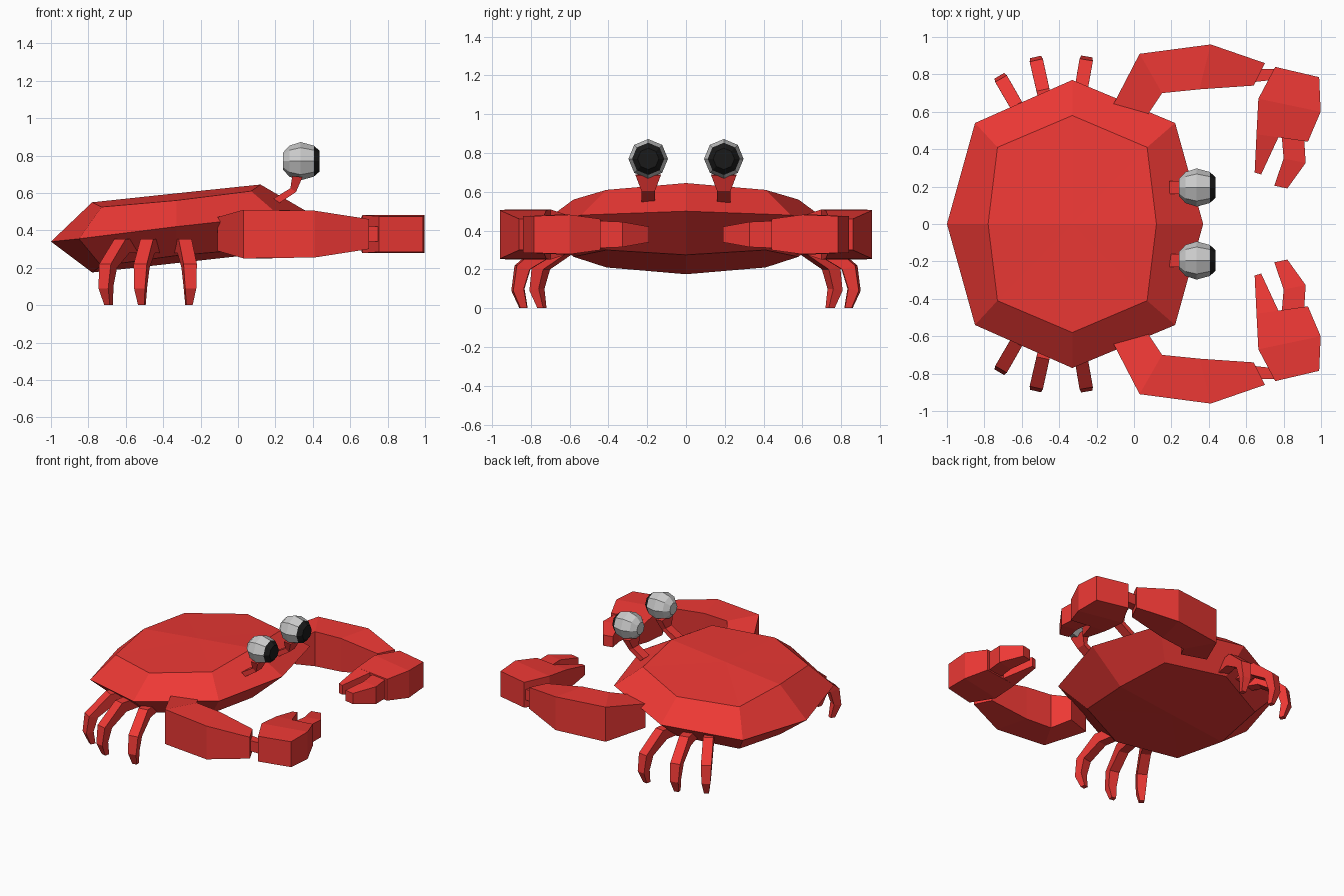
import bpy, bmesh
from math import sin, cos, tau

if "Cube" in bpy.data.objects:
    bpy.data.objects.remove(bpy.data.objects["Cube"])


def material(name, color):
    m = bpy.data.materials.new(name)
    m.diffuse_color = color
    m.use_nodes = True
    m.node_tree.nodes["Principled BSDF"].inputs["Base Color"].default_value = m.diffuse_color
    return m


red = material("red_shell", (0.85, 0.04, 0.035, 1))
grey = material("eye_grey", (0.6, 0.6, 0.6, 1))
black = material("pupil_black", (0.01, 0.01, 0.01, 1))


def loft(name, sections, mats=(red,), cap_z=None):
    """Skin matching closed cross-sections and cap both ends."""
    bm = bmesh.new()
    rings = [[bm.verts.new(p) for p in s] for s in sections]
    n = len(rings[0])
    for a, b in zip(rings, rings[1:]):
        for i in range(n):
            j = (i + 1) % n
            bm.faces.new((a[i], a[j], b[j], b[i]))
    caps = [bm.faces.new(rings[0]), bm.faces.new(rings[-1])]
    if cap_z:
        # Slightly arched caps
        for cap, (x, z) in zip(caps, cap_z):
            v = bmesh.ops.poke(bm, faces=[cap])["verts"][0]
            v.co = (x, 0, z)
    bmesh.ops.recalc_face_normals(bm, faces=bm.faces)
    me = bpy.data.meshes.new(name)
    bm.to_mesh(me)
    bm.free()
    for m in mats:
        me.materials.append(m)
    ob = bpy.data.objects.new(name, me)
    bpy.context.collection.objects.link(ob)
    return ob


def slab(name, s, rows, zc):
    """Box-section limb: rows of outer xy, inner xy and half height."""
    loft(name, [[(ax, s * ay, zc - h), (bx, s * by, zc - h),
                 (bx, s * by, zc + h), (ax, s * ay, zc + h)]
                for ax, ay, bx, by, h in rows])


def ring(half):
    """Mirror a half outline across y = 0."""
    return half + [(x, -y, z) for x, y, z in half[-2:0:-1]]


# Shell: underside, rim and top plates
bottom = ring([(-.78, 0, .175), (-.73, .41, .21), (-.33, .58, .265), (.07, .41, .30), (.12, 0, .275)])
rim = ring([(-1, 0, .34), (-.85, .54, .355), (-.33, .77, .42), (.22, .54, .48), (.37, 0, .5)])
top = ring([(-.78, 0, .55), (-.73, .41, .525), (-.33, .58, .56), (.07, .41, .61), (.12, 0, .645)])
loft("shell", [bottom, rim, top], cap_z=[(-.33, .225), (-.33, .598)])

# Leg profile: outer and inner (reach, height), half width
leg_profile = [(-.06, .355, -.06, .28, .035), (.10, .355, .06, .28, .035),
               (.262, .22, .195, .20, .036), (.28, .09, .225, .10, .03),
               (.24, 0, .205, 0, .017)]
legs = [("back_leg", -.58, .55, -.5, .866), ("middle_leg", -.465, .62, -.22, .975),
        ("front_leg", -.30, .62, .17, .985)]

for s, side in ((1, "left"), (-1, "right")):
    # Walking legs
    for name, bx, by, dx, dy in legs:
        def pt(u, w, z):
            return (bx + dx * u + dy * w, s * (by + dy * u - dx * w), z)
        loft(f"{name}_{side}", [[pt(a, -w, az), pt(a, w, az), pt(b, w, bz), pt(b, -w, bz)]
                                for a, az, b, bz, w in leg_profile])

    # Claw arm, wrist, palm and fingers
    slab(f"claw_arm_{side}", s, [(-.11, .64, .07, .58, .09), (.03, .91, .15, .70, .13),
                                 (.41, .96, .35, .72, .125), (.70, .86, .64, .74, .08)], .38)
    slab(f"wrist_{side}", s, [(.66, .83, .65, .76, .04), (.76, .83, .74, .77, .04)], .38)
    slab(f"claw_palm_{side}", s, [(.99, .785, .755, .84, .095), (.998, .60, .665, .67, .102),
                                  (.93, .44, .655, .48, .08)], .38)
    slab(f"fixed_finger_{side}", s, [(.775, .47, .655, .48, .08), (.68, .265, .645, .275, .035)], .38)
    slab(f"moving_finger_{side}", s, [(.91, .45, .79, .47, .07), (.918, .327, .80, .35, .065),
                                      (.82, .19, .75, .205, .04)], .38)

    # Eye stalk: upper/lower edge in xz with half widths
    stalk = [(.19, .57, .22, .545, .035), (.28, .625, .31, .605, .035), (.29, .69, .345, .685, .065)]
    y = s * .195
    loft(f"eye_stalk_{side}", [[(ax, y - w, az), (ax, y + w, az), (bx, y + w, bz), (bx, y - w, bz)]
                               for ax, az, bx, bz, w in stalk])

    # Eyeball with black pupil facing forwards
    profile = [(.24, .045), (.275, .083), (.335, .102), (.405, .083), (.437, .055)]
    eye = loft(f"eye_{side}", [[(x, y + r * cos(tau * i / 8), .77 + r * sin(tau * i / 8))
                                for i in range(8)] for x, r in profile], (grey, black))
    for p in eye.data.polygons:
        if p.center.x > .41:
            p.material_index = 1
